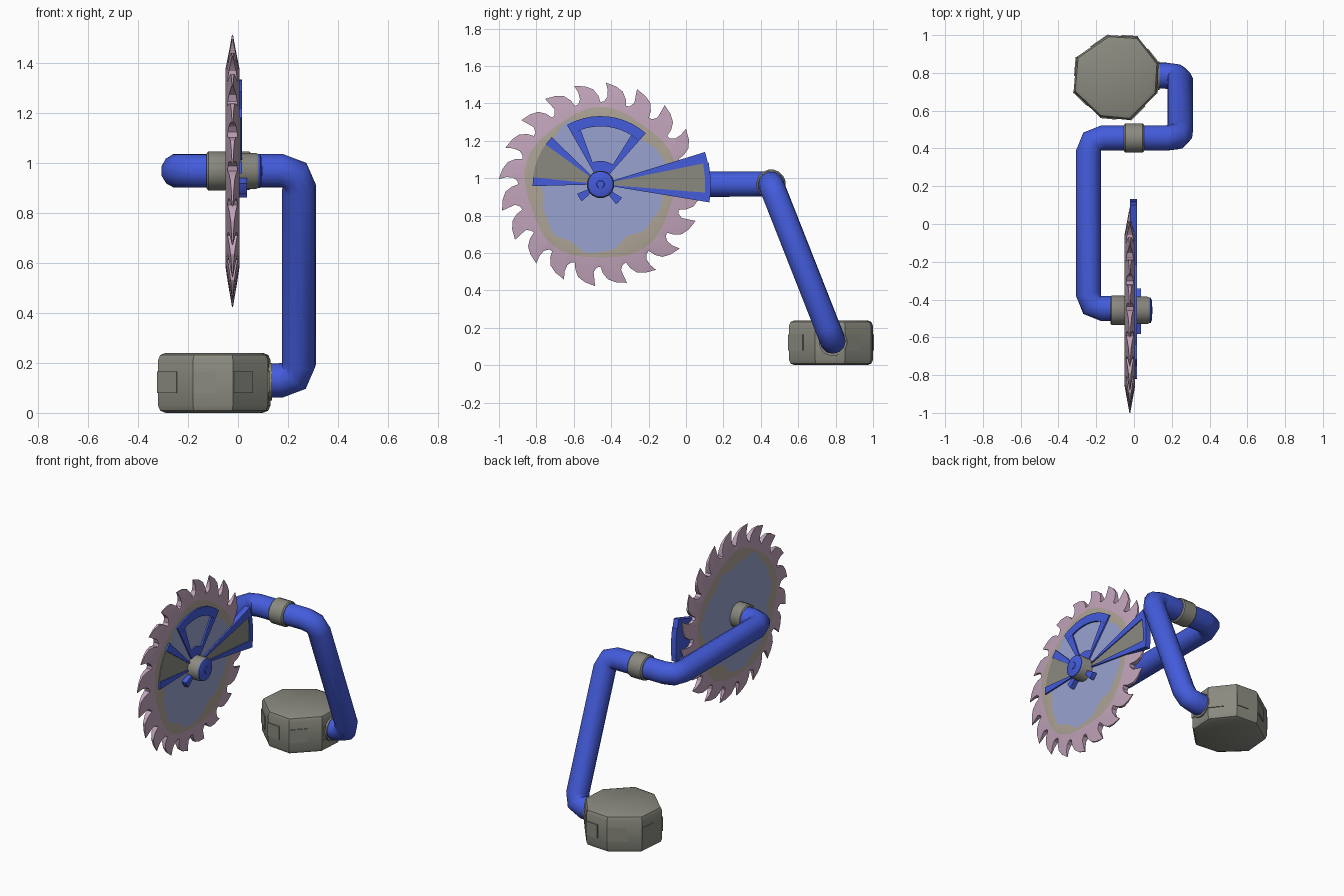
import bpy, bmesh, math
from mathutils import Vector

if "Cube" in bpy.data.objects:
    bpy.data.objects.remove(bpy.data.objects["Cube"])

HUB_Y, HUB_Z = -0.457, 0.967


def mat(name, r, g, b):
    m = bpy.data.materials.new(name)
    lin = [((c / 255 + 0.055) / 1.055) ** 2.4 for c in (r, g, b)]
    m.diffuse_color = (*lin, 1)
    m.use_nodes = True
    m.node_tree.nodes["Principled BSDF"].inputs["Base Color"].default_value = m.diffuse_color
    return m


BLUE = mat("blue_paint", 68, 92, 220)
GREY = mat("warm_grey", 138, 138, 128)
MAUVE = mat("mauve_metal", 194, 165, 187)
LAVENDER = mat("lavender_metal", 152, 163, 208)
TAN = mat("tan_wear", 174, 164, 150)


def finish(name, bm, mats, angle=35):
    bmesh.ops.recalc_face_normals(bm, faces=bm.faces)
    me = bpy.data.meshes.new(name)
    bm.to_mesh(me)
    bm.free()
    for m in mats:
        me.materials.append(m)
    ob = bpy.data.objects.new(name, me)
    bpy.context.collection.objects.link(ob)
    smooth(ob, angle)
    return ob


def smooth(ob, angle=35):
    bpy.ops.object.select_all(action='DESELECT')
    ob.select_set(True)
    bpy.context.view_layer.objects.active = ob
    bpy.ops.object.shade_smooth_by_angle(angle=math.radians(angle))


def polar(x, deg, r):
    a = math.radians(deg)
    return (x, HUB_Y + r * math.cos(a), HUB_Z + r * math.sin(a))


def bridge(bm, a, b, idx=0):
    n = len(a)
    for i in range(n):
        j = (i + 1) % n
        bm.faces.new((a[i], a[j], b[j], b[i])).material_index = idx


def turned(name, profile, material, y, z, sides=16):
    """Closed turned part about an x axis, profile = [(x, radius)]"""
    bm = bmesh.new()
    rings = []
    for x, r in profile:
        rings.append([bm.verts.new((x, y + r * math.cos(t), z + r * math.sin(t)))
                      for t in (2 * math.pi * (i + 0.5) / sides for i in range(sides))])
    for a, b in zip(rings, rings[1:]):
        bridge(bm, a, b)
    bm.faces.new(rings[0])
    bm.faces.new(rings[-1])
    return finish(name, bm, [material])


def sector(name, a0, a1, r0, r1, x0, x1, material):
    """Solid ring segment around the hub"""
    n = max(1, round((a1 - a0) / 7))
    angs = [a0 + (a1 - a0) * i / n for i in range(n + 1)]
    outline = [(a, r1) for a in angs] + [(a, r0) for a in reversed(angs)]
    bm = bmesh.new()
    lo = [bm.verts.new(polar(x0, *p)) for p in outline]
    hi = [bm.verts.new(polar(x1, *p)) for p in outline]
    bridge(bm, lo, hi)
    m = len(outline)
    for ring in (lo, hi):
        for i in range(n):
            bm.faces.new((ring[i], ring[i + 1], ring[m - 2 - i], ring[m - 1 - i]))
    return finish(name, bm, [material])


# base: uneven octagon with rounded rims
OCT = [(-0.135, 1.0), (0.02, 0.99), (0.13, 0.85), (0.12, 0.69),
       (-0.02, 0.55), (-0.18, 0.566), (-0.32, 0.70), (-0.304, 0.884)]
bm = bmesh.new()
lo = [bm.verts.new((x, y, 0)) for x, y in OCT]
hi = [bm.verts.new((x, y, 0.24)) for x, y in OCT]
bridge(bm, lo, hi)
bm.faces.new(lo)
bm.faces.new(hi)
rims = [e for e in bm.edges if abs(e.verts[0].co.z - e.verts[1].co.z) < 0.01]
bmesh.ops.bevel(bm, geom=rims, offset=0.03, segments=2, profile=0.5, affect='EDGES')
finish("base", bm, [GREY], 30)

# base side panels: thin plates over part of every side
for i in range(8):
    p, q = Vector(OCT[i]), Vector(OCT[(i + 1) % 8])
    d = (q - p).normalized()
    n = Vector((-d.y, d.x)) * 0.005
    a, b = p + (q - p) * 0.45, q
    bm = bmesh.new()
    quad = [a - n, b - n, b + n, a + n]
    l = [bm.verts.new((*v, 0.08)) for v in quad]
    h = [bm.verts.new((*v, 0.165)) for v in quad]
    bridge(bm, l, h)
    bm.faces.new(l)
    bm.faces.new(h)
    finish("base_panel", bm, [GREY])

# bent arm: tube with softened corners
path = [Vector(p) for p in ((0.05, 0.785, 0.13), (0.244, 0.785, 0.13), (0.244, 0.455, 0.968),
                            (-0.24, 0.455, 0.968), (-0.24, HUB_Y + 0.01, HUB_Z),
                            (-0.05, HUB_Y + 0.01, HUB_Z))]
pts = [path[0]]
for a, c, b in zip(path, path[1:], path[2:]):
    s = c + (a - c).normalized() * 0.075
    e = c + (b - c).normalized() * 0.075
    pts += [s, (s + 2 * c + e) / 4, e]
pts.append(path[-1])
cu = bpy.data.curves.new("arm", 'CURVE')
cu.dimensions = '3D'
cu.bevel_depth = 0.069
cu.bevel_resolution = 4
cu.use_fill_caps = True
sp = cu.splines.new('POLY')
sp.points.add(len(pts) - 1)
for p, v in zip(sp.points, pts):
    p.co = (*v, 1)
arm = bpy.data.objects.new("arm", cu)
bpy.context.collection.objects.link(arm)
arm.data.materials.append(BLUE)
bpy.context.view_layer.objects.active = arm
arm.select_set(True)
bpy.ops.object.convert(target='MESH')
smooth(bpy.context.view_layer.objects.active, 50)

# collars, hub and end cap
turned("base_socket", [(0.10, 0.076), (0.136, 0.076)], GREY, 0.785, 0.125)
turned("arm_collar", [(-0.052, 0.072), (-0.045, 0.079), (0.045, 0.079), (0.052, 0.072)],
       GREY, 0.455, 0.968)
turned("hub", [(-0.125, 0.072), (-0.118, 0.08), (-0.055, 0.08), (-0.04, 0.074),
               (0.07, 0.074), (0.083, 0.068)], GREY, HUB_Y, HUB_Z)
turned("hub_cap", [(0.08, 0.069), (0.088, 0.069), (0.094, 0.055)], BLUE, HUB_Y, HUB_Z)
turned("hub_bolt", [(0.09, 0.025), (0.098, 0.02)], BLUE, HUB_Y, HUB_Z, 8)

# saw blade: worn colour rings on both faces, hooked teeth thinning to the edge
TOOTH = [(0, .44), (1.5, .475), (4.5, .51), (9, .53), (15, .545),
         (13.6, .505), (13.6, .468), (15.5, .445)]
TEETH, CX = 20, -0.022
outline = [(18 * t + a, r) for t in range(TEETH) for a, r in TOOTH]
even = [360 * i / len(outline) for i in range(len(outline))]


def wear(deg):
    a = math.radians(deg)
    return 0.345 + 0.02 * math.sin(3 * a + 1) + 0.012 * math.sin(7 * a) + 0.007 * math.sin(13 * a)


bm = bmesh.new()
rims = []
for s in (1, -1):
    x = CX + s * 0.027
    mid = bm.verts.new(polar(x, 0, 0))
    r1 = [bm.verts.new(polar(x, a, wear(a))) for a in even]
    r2 = [bm.verts.new(polar(x, a, 0.402 + 0.012 * math.sin(math.radians(5 * a)))) for a in even]
    r3 = [bm.verts.new(polar(CX + s * (0.002 + 0.025 * (0.545 - r) / 0.15), a, r))
          for a, r in outline]
    for i in range(len(r1)):
        bm.faces.new((mid, r1[i], r1[(i + 1) % len(r1)])).material_index = 2
    bridge(bm, r1, r2, 1)
    bridge(bm, r2, r3, 0)
    rims.append(r3)
bridge(bm, rims[0], rims[1], 0)
finish("saw_blade", bm, [MAUVE, TAN, LAVENDER], 30)

# guard fans on the outer face
F0, F1, PANEL = -0.02, 0.015, 0.009
# long guard reaching past the blade
sector("long_guard_lower_bar", -9.4, -4.5, 0.05, 0.59, F0, F1, BLUE)
sector("long_guard_upper_bar", 11.5, 17.2, 0.05, 0.585, F0, F1, BLUE)
sector("long_guard_rim", -4.5, 11.5, 0.56, 0.59, F0, F1, BLUE)
sector("long_guard_panel", -4.5, 11.5, 0.05, 0.56, -0.01, PANEL, GREY)
sector("long_guard_back", -4.5, 11.5, 0.3, 0.56, F0, -0.011, BLUE)
# open window guard on top
sector("window_guard_rim", 48.5, 119.5, 0.31, 0.365, F0, F1, BLUE)
sector("window_guard_right_bar", 48.5, 58, 0.05, 0.31, F0, F1, BLUE)
sector("window_guard_left_bar", 110, 119.5, 0.05, 0.31, F0, F1, BLUE)
sector("window_guard_root", 58, 110, 0.05, 0.125, F0, F1, BLUE)
# short filled guard
sector("short_guard_upper_bar", 136, 144, 0.05, 0.363, F0, F1, BLUE)
sector("short_guard_lower_bar", 174, 181.5, 0.05, 0.363, F0, F1, BLUE)
sector("short_guard_panel", 144, 174, 0.05, 0.363, F0, PANEL, GREY)
# two stub feet under the hub
for a in (212, 318):
    sector("hub_stub", a - 10, a + 10, 0.05, 0.135, -0.01, 0.036, BLUE)
